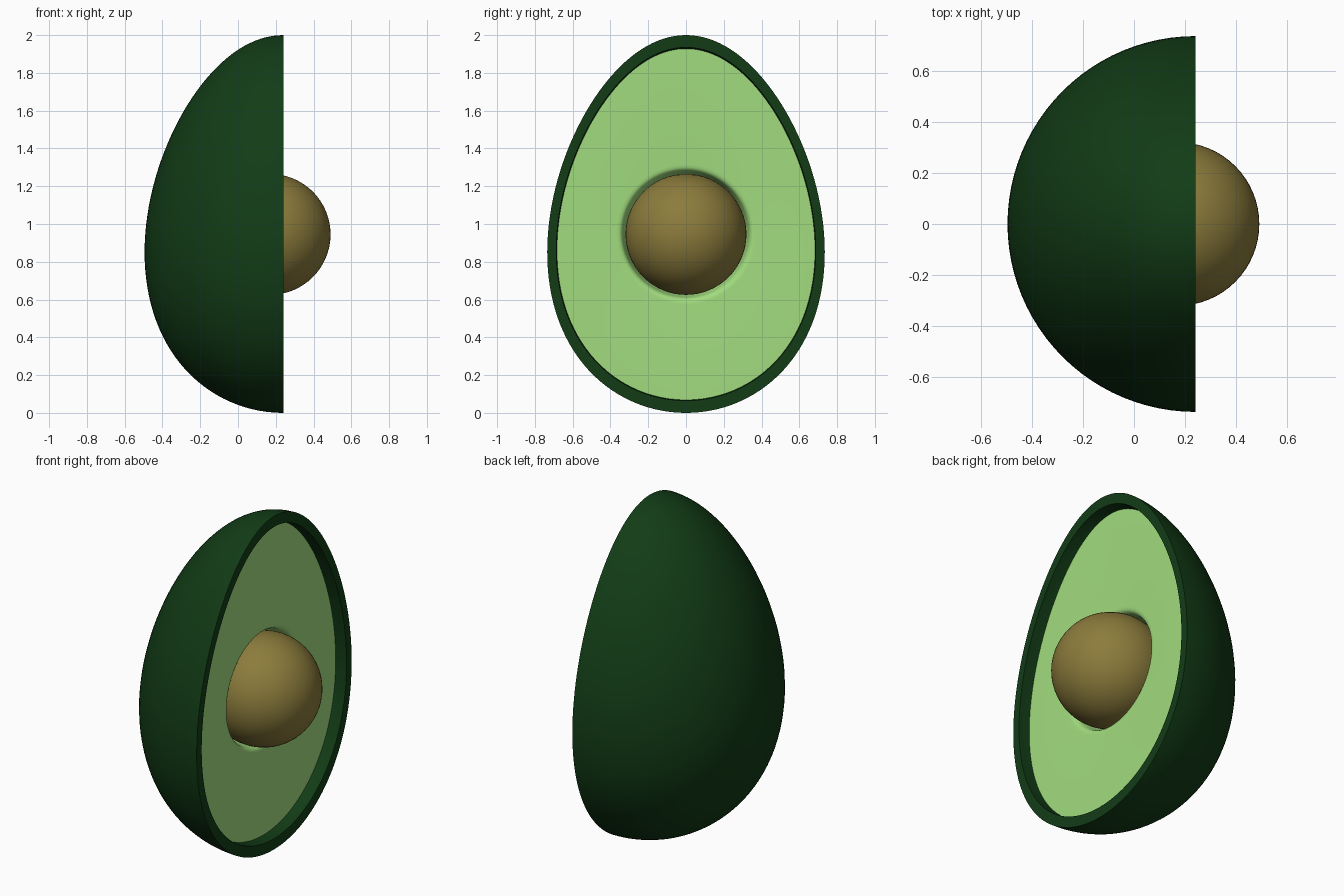
import bpy, bmesh
from math import sin, cos, pi, sqrt, asin

if "Cube" in bpy.data.objects:
    bpy.data.objects.remove(bpy.data.objects["Cube"])

CUT_X, FACE_X, INNER = 0.24, 0.17, 0.935     # rim plane, flesh plane, inner skin scale
SEED_Z, SEED_R = 0.945, 0.32


def egg(t, s=1.0):
    """Radius and height of the pear-like profile at polar angle t."""
    return s * 0.726 * sin(t) * (1 - 0.157 * cos(t)), 1 + s * cos(t)


def finish(name, bm, color):
    bmesh.ops.remove_doubles(bm, verts=bm.verts, dist=1e-5)
    bmesh.ops.recalc_face_normals(bm, faces=bm.faces)
    me = bpy.data.meshes.new(name)
    bm.to_mesh(me)
    bm.free()
    ob = bpy.data.objects.new(name, me)
    bpy.context.collection.objects.link(ob)
    mat = bpy.data.materials.new(name + "_color")
    mat.diffuse_color = (*color, 1)
    mat.use_nodes = True
    mat.node_tree.nodes["Principled BSDF"].inputs["Base Color"].default_value = mat.diffuse_color
    me.materials.append(mat)
    bpy.ops.object.select_all(action='DESELECT')
    ob.select_set(True)
    bpy.context.view_layer.objects.active = ob
    bpy.ops.object.shade_smooth_by_angle(angle=0.7)
    return ob


def loft(bm, loops):
    """Join closed loops of points with quads."""
    rows = [[bm.verts.new(p) for p in loop] for loop in loops]
    n = len(rows[0])
    for a, b in zip(rows, rows[1:]):
        for i in range(n):
            j = (i + 1) % n
            bm.faces.new((a[i], a[j], b[j], b[i]))
    return rows


# Skin: half egg shell with a flat rim
ROWS, SEG = 64, 48
loops = []
for k in range(ROWS + 1):
    loop = []
    for s, steps in ((1.0, range(SEG + 1)), (INNER, range(SEG, -1, -1))):
        r, z = egg(pi * k / ROWS, s)
        loop += [(CUT_X - r * sin(pi * i / SEG), r * cos(pi * i / SEG), z) for i in steps]
    loops.append(loop)
bm = bmesh.new()
loft(bm, loops)
finish("skin", bm, (0.006, 0.045, 0.008))

# Flesh: recessed flat face, rounded lip and bowl-shaped seed socket
N = 128
depth = CUT_X - FACE_X
t0 = asin(depth / (INNER * 0.726 * 0.843))
t1 = pi - asin(depth / (INNER * 0.726 * 1.157))
outline = []
for i in range(N):
    u = 2 * pi * i / N
    r, z = egg((t0 + t1) / 2 - (t1 - t0) / 2 * cos(u), INNER)
    y = sqrt(max(r * r - depth * depth, 0))
    outline.append((FACE_X, y if u < pi else -y, z))


def ring(r, x):
    return [(x, r * sin(2 * pi * i / N), SEED_Z + r * cos(2 * pi * i / N)) for i in range(N)]


loops = [outline]
loops += [ring(r, FACE_X - d) for r, d in
          ((0.37, 0), (0.355, 0.001), (0.345, 0.006), (0.337, 0.016), (0.332, 0.032))]
loops += [ring(0.333 * cos(a * pi / 24), FACE_X - 0.333 * sin(a * pi / 24)) for a in range(2, 13)]
bm = bmesh.new()
loft(bm, loops)
flesh = finish("flesh", bm, (0.36, 0.72, 0.21))
if flesh.data.polygons[0].normal.x < 0:
    flesh.data.flip_normals()

# Seed: round stone half sunk in the flesh
bm = bmesh.new()
bmesh.ops.create_uvsphere(bm, u_segments=64, v_segments=32, radius=SEED_R)
bmesh.ops.translate(bm, verts=bm.verts, vec=(FACE_X, 0, SEED_Z))
finish("seed", bm, (0.26, 0.2, 0.045))
